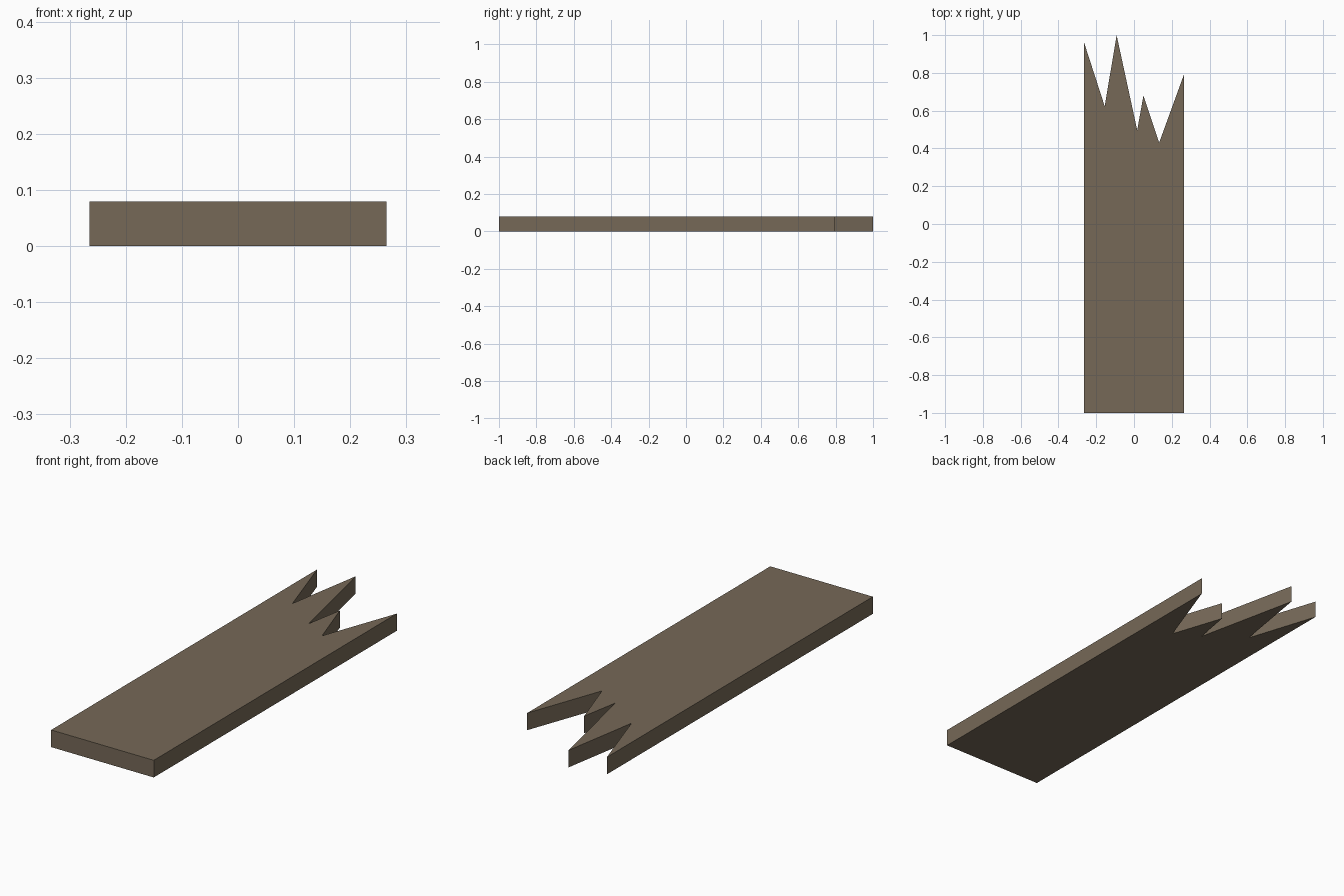
import bpy, bmesh

if "Cube" in bpy.data.objects:
    bpy.data.objects.remove(bpy.data.objects["Cube"])

THICKNESS = 0.08
HALF_W = 0.265

# Weathered wood colour
wood = bpy.data.materials.new("weathered_wood")
wood.diffuse_color = (0.18, 0.14, 0.096, 1.0)
wood.use_nodes = True
wood.node_tree.nodes["Principled BSDF"].inputs["Base Color"].default_value = wood.diffuse_color

# Plank outline: square front end, splintered back end (right to left)
splinters = [(HALF_W, 0.793), (0.133, 0.43), (0.05, 0.68), (0.017, 0.496),
             (-0.092, 1.0), (-0.155, 0.623), (-HALF_W, 0.963)]
outline = [(-HALF_W, -1.0), (HALF_W, -1.0)] + splinters

# Extrude the outline into a solid board
bm = bmesh.new()
base = bm.faces.new([bm.verts.new((x, y, 0)) for x, y in outline])
top = bmesh.ops.extrude_face_region(bm, geom=[base], use_keep_orig=True)
bmesh.ops.translate(bm, vec=(0, 0, THICKNESS),
                    verts=[g for g in top["geom"] if isinstance(g, bmesh.types.BMVert)])
bmesh.ops.recalc_face_normals(bm, faces=bm.faces)

mesh = bpy.data.meshes.new("broken_plank")
bm.to_mesh(mesh)
bm.free()
mesh.materials.append(wood)
plank = bpy.data.objects.new("broken_plank", mesh)
bpy.context.collection.objects.link(plank)
